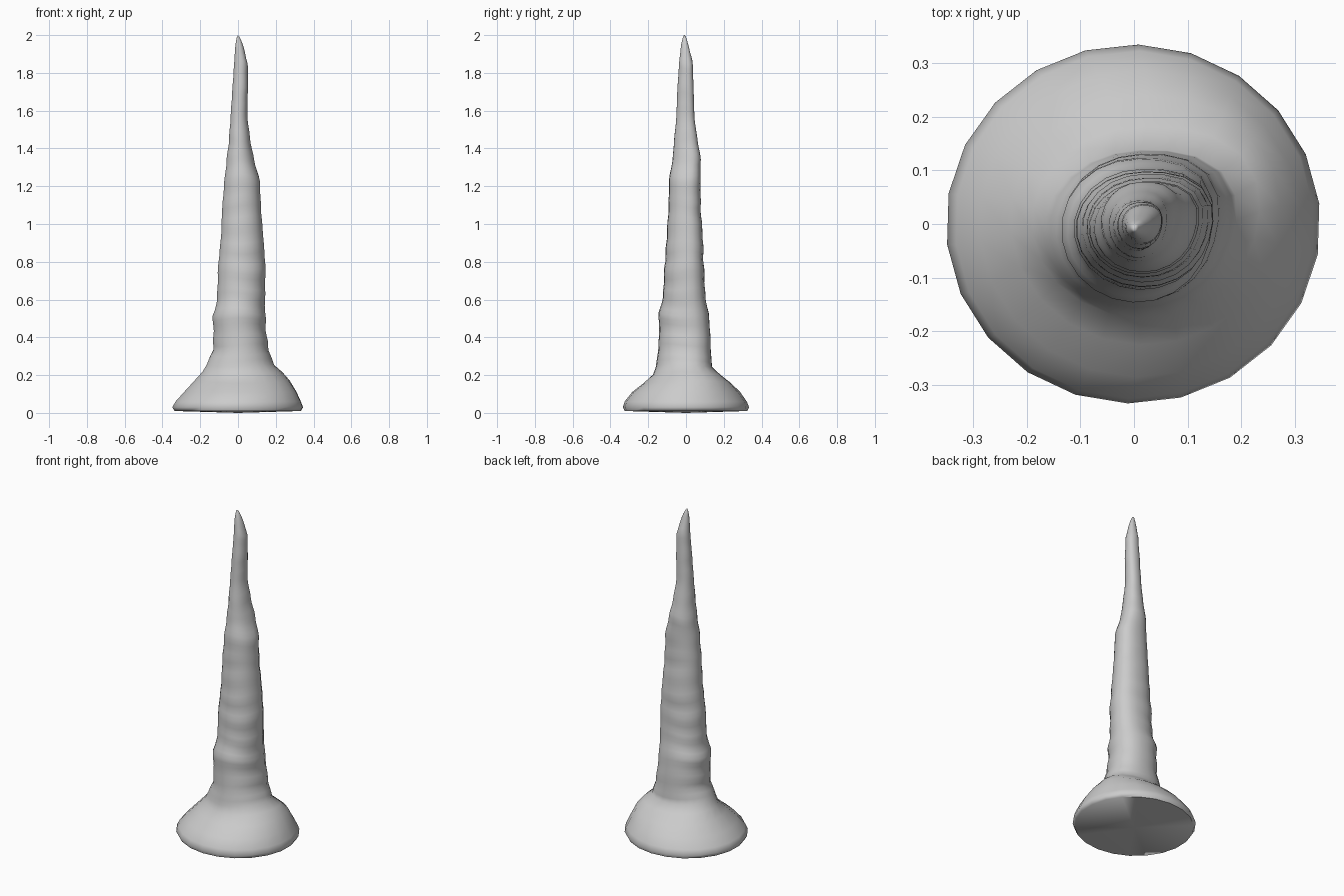
import bpy, bmesh, math, random

random.seed(4)
SIDES, RINGS = 22, 64

# silhouette: height, left x, right x, front y, back y
PROFILE = [
    (0.01, -0.338, 0.335, -0.325, 0.325), (0.03, -0.350, 0.347, -0.334, 0.334),
    (0.06, -0.333, 0.335, -0.325, 0.322), (0.11, -0.288, 0.312, -0.285, 0.287),
    (0.165, -0.230, 0.268, -0.225, 0.238), (0.21, -0.190, 0.225, -0.175, 0.180),
    (0.25, -0.167, 0.180, -0.160, 0.136), (0.34, -0.133, 0.155, -0.147, 0.130),
    (0.42, -0.131, 0.142, -0.142, 0.127), (0.52, -0.133, 0.136, -0.145, 0.118),
    (0.60, -0.112, 0.136, -0.123, 0.102), (0.77, -0.106, 0.138, -0.114, 0.093),
    (0.93, -0.090, 0.127, -0.102, 0.088), (1.08, -0.085, 0.116, -0.093, 0.077),
    (1.24, -0.072, 0.110, -0.088, 0.075), (1.34, -0.060, 0.080, -0.070, 0.077),
    (1.45, -0.047, 0.060, -0.063, 0.060), (1.57, -0.039, 0.046, -0.051, 0.044),
    (1.71, -0.030, 0.050, -0.046, 0.040), (1.85, -0.021, 0.050, -0.036, 0.035),
    (1.95, -0.014, 0.025, -0.026, 0.012), (1.99, -0.006, 0.008, -0.016, 0.000),
]


def section(z):
    for a, b in zip(PROFILE, PROFILE[1:]):
        if z <= b[0]:
            t = max(0, (z - a[0]) / (b[0] - a[0]))
            return [p + (q - p) * t for p, q in zip(a[1:], b[1:])]
    return PROFILE[-1][1:]


# ring heights: every base profile level, then even steps up the spike
heights = [p[0] for p in PROFILE[:7]]
heights += [0.25 + (1.99 - 0.25) * i / RINGS for i in range(1, RINGS + 1)]

bm = bmesh.new()
rings = []
for z in heights:
    xl, xr, yf, yb = section(z)
    cx, cy, rx, ry = (xl + xr) / 2, (yf + yb) / 2, (xr - xl) / 2, (yb - yf) / 2
    # fine drip ripples, plus a ridge running up the back right side
    ripple = 0.0
    if 0.28 < z < 1.9:
        ripple = 0.025 * math.sin(z * 52) + random.uniform(-0.012, 0.012)
    ridge = 0.0 if z < 0.12 else 0.17 * min(1, (z - 0.12) / 0.12)
    ring = []
    for i in range(SIDES):
        a = 2 * math.pi * (i + 0.4) / SIDES
        lobe = ridge * max(0, math.cos(a - math.radians(38))) ** 6
        s = 1 + lobe + ripple * (0.6 + 0.4 * math.sin(2 * a + z * 5))
        ring.append(bm.verts.new((cx + rx * s * math.cos(a), cy + ry * s * math.sin(a),
                                  z + (0.008 * math.sin(a * 2 + z * 9) if 0.15 < z < 1.9 else 0))))
    rings.append(ring)

# walls, tip and underside
for lo, hi in zip(rings, rings[1:]):
    for i in range(SIDES):
        j = (i + 1) % SIDES
        bm.faces.new((lo[i], lo[j], hi[j], hi[i]))
tip = bm.verts.new((0, -0.01, 2.0))
bottom = bm.verts.new((0, 0, 0))
for i in range(SIDES):
    j = (i + 1) % SIDES
    bm.faces.new((rings[-1][i], rings[-1][j], tip))
    bm.faces.new((rings[0][j], rings[0][i], bottom))
bmesh.ops.recalc_face_normals(bm, faces=bm.faces)

mesh = bpy.data.meshes.new("stalagmite")
bm.to_mesh(mesh)
bm.free()
obj = bpy.data.objects.new("stalagmite", mesh)
bpy.context.collection.objects.link(obj)
bpy.context.view_layer.objects.active = obj
obj.select_set(True)
bpy.ops.object.shade_smooth_by_angle(angle=math.radians(60))
